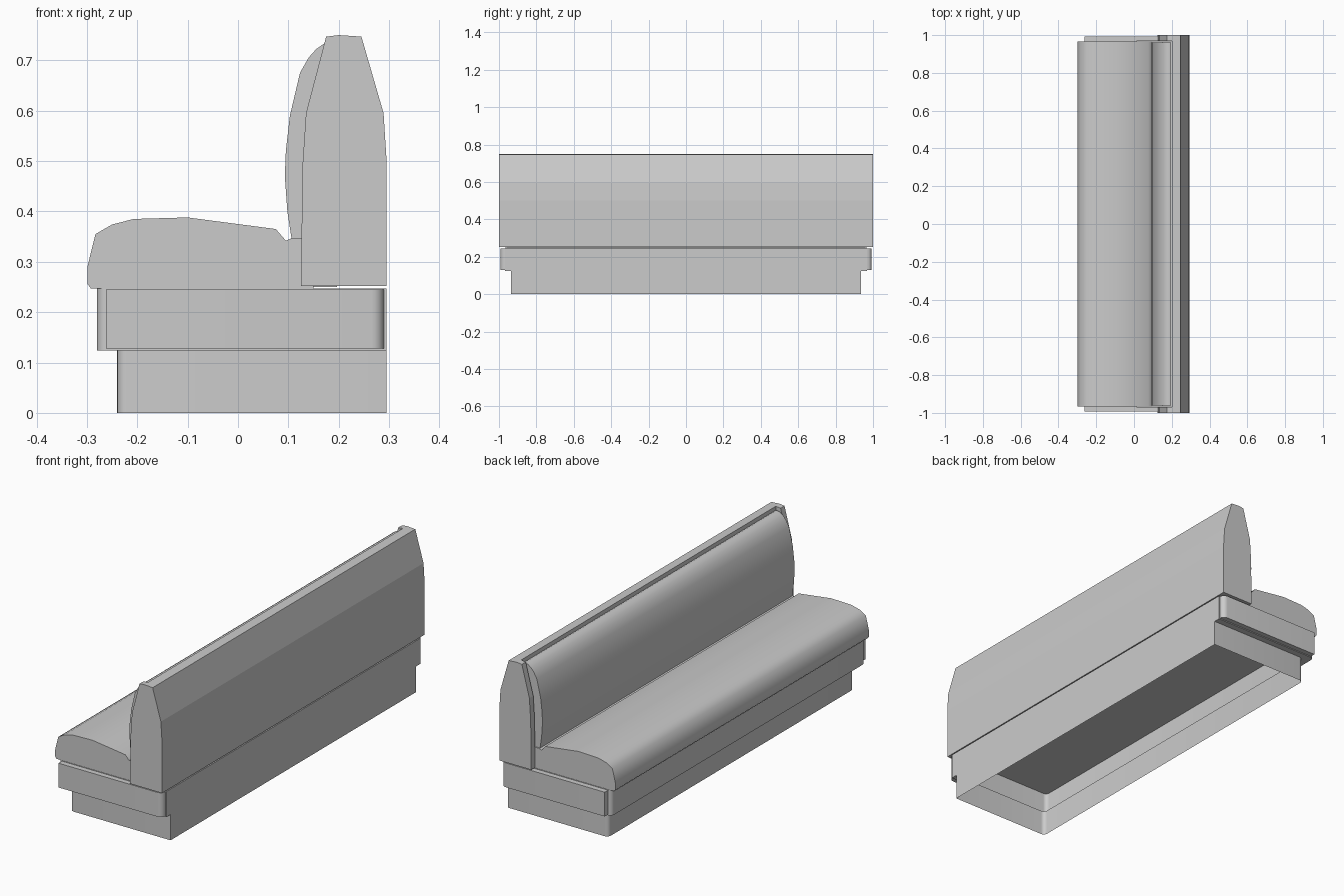
import bpy, bmesh, math

if "Cube" in bpy.data.objects:
    bpy.data.objects.remove(bpy.data.objects["Cube"])


def finish(name, bm, smooth=None):
    bmesh.ops.recalc_face_normals(bm, faces=bm.faces)
    mesh = bpy.data.meshes.new(name)
    bm.to_mesh(mesh)
    bm.free()
    obj = bpy.data.objects.new(name, mesh)
    bpy.context.collection.objects.link(obj)
    if smooth:
        bpy.ops.object.select_all(action='DESELECT')
        obj.select_set(True)
        bpy.context.view_layer.objects.active = obj
        bpy.ops.object.shade_smooth_by_angle(angle=math.radians(smooth))
    return obj


def prism_y(name, profile, y0, y1, smooth=None):
    """Extrude an (x, z) profile along y."""
    bm = bmesh.new()
    face = bm.faces.new([bm.verts.new((x, y0, z)) for x, z in profile])
    ext = bmesh.ops.extrude_face_region(bm, geom=[face])
    moved = [v for v in ext['geom'] if isinstance(v, bmesh.types.BMVert)]
    bmesh.ops.translate(bm, verts=moved, vec=(0, y1 - y0, 0))
    return finish(name, bm, smooth)


def arc(cx, cy, r, a0, a1, n=5):
    return [(cx + r * math.cos(math.radians(a0 + (a1 - a0) * i / n)),
             cy + r * math.sin(math.radians(a0 + (a1 - a0) * i / n)))
            for i in range(n + 1)]


def footprint(x0, x1, y, r):
    """Plan outline with rounded front corners and square back corners."""
    return ([(x1, -y), (x1, y)] + arc(x0 + r, y - r, r, 90, 180)
            + arc(x0 + r, -y + r, r, 180, 270))


# Hollow base: recessed plinth, overhang rim, wider box, closed top
BACK = 0.295
bm = bmesh.new()
plinth = footprint(-0.24, BACK, 0.935, 0.02)
box = footprint(-0.28, BACK, 0.967, 0.02)
rings = [[bm.verts.new((x, y, z)) for x, y in plan]
         for plan, z in ((plinth, 0), (plinth, 0.124), (box, 0.124), (box, 0.247))]
for a, b in zip(rings, rings[1:]):
    for i in range(len(a)):
        j = (i + 1) % len(a)
        quad = [a[i], a[j], b[j], b[i]]
        bm.faces.new(quad)
bm.faces.new(rings[-1])
finish("hollow_base", bm, 40)

# Seat cushion
seat = [(-0.292, 0.247), (-0.299, 0.256), (-0.299, 0.29), (-0.283, 0.355),
        (-0.25, 0.374), (-0.207, 0.385), (-0.1, 0.388), (0.075, 0.365),
        (0.095, 0.342), (0.108, 0.347), (0.15, 0.347), (0.15, 0.247)]
prism_y("seat_cushion", seat, -0.965, 0.965, 50)

# Backrest cushion
cushion = [(0.108, 0.335), (0.098, 0.40), (0.093, 0.47), (0.095, 0.52),
           (0.103, 0.59), (0.123, 0.675), (0.14, 0.705), (0.155, 0.722),
           (0.172, 0.734), (0.188, 0.737), (0.197, 0.733), (0.197, 0.25), (0.13, 0.25)]
prism_y("backrest_cushion", cushion, -0.96, 0.96, 50)

# Backrest core behind the cushion
core = [(0.2, 0.252), (0.2, 0.75), (0.245, 0.747), (0.289, 0.595),
        (BACK, 0.5), (BACK, 0.252)]
prism_y("backrest_core", core, -0.97, 0.97)

# Mirrored end panels of the backrest and of the base
wing = [(0.125, 0.252), (0.128, 0.49), (0.135, 0.595), (0.175, 0.747),
        (0.2, 0.75), (0.245, 0.747), (0.289, 0.595), (BACK, 0.5), (BACK, 0.252)]
for side, label in ((-1, "left"), (1, "right")):
    prism_y(label + "_backrest_end", wing, side * 0.97, side * 1.0)

    bm = bmesh.new()
    plan = [(-0.262, 0.967), (-0.262, 0.993)] + arc(0.265, 0.968, 0.025, 90, 0)
    low = [bm.verts.new((x, side * y, 0.128)) for x, y in plan]
    face = bm.faces.new(low)
    ext = bmesh.ops.extrude_face_region(bm, geom=[face])
    moved = [v for v in ext['geom'] if isinstance(v, bmesh.types.BMVert)]
    bmesh.ops.translate(bm, verts=moved, vec=(0, 0, 0.117))
    finish(label + "_base_end_panel", bm, 40)
